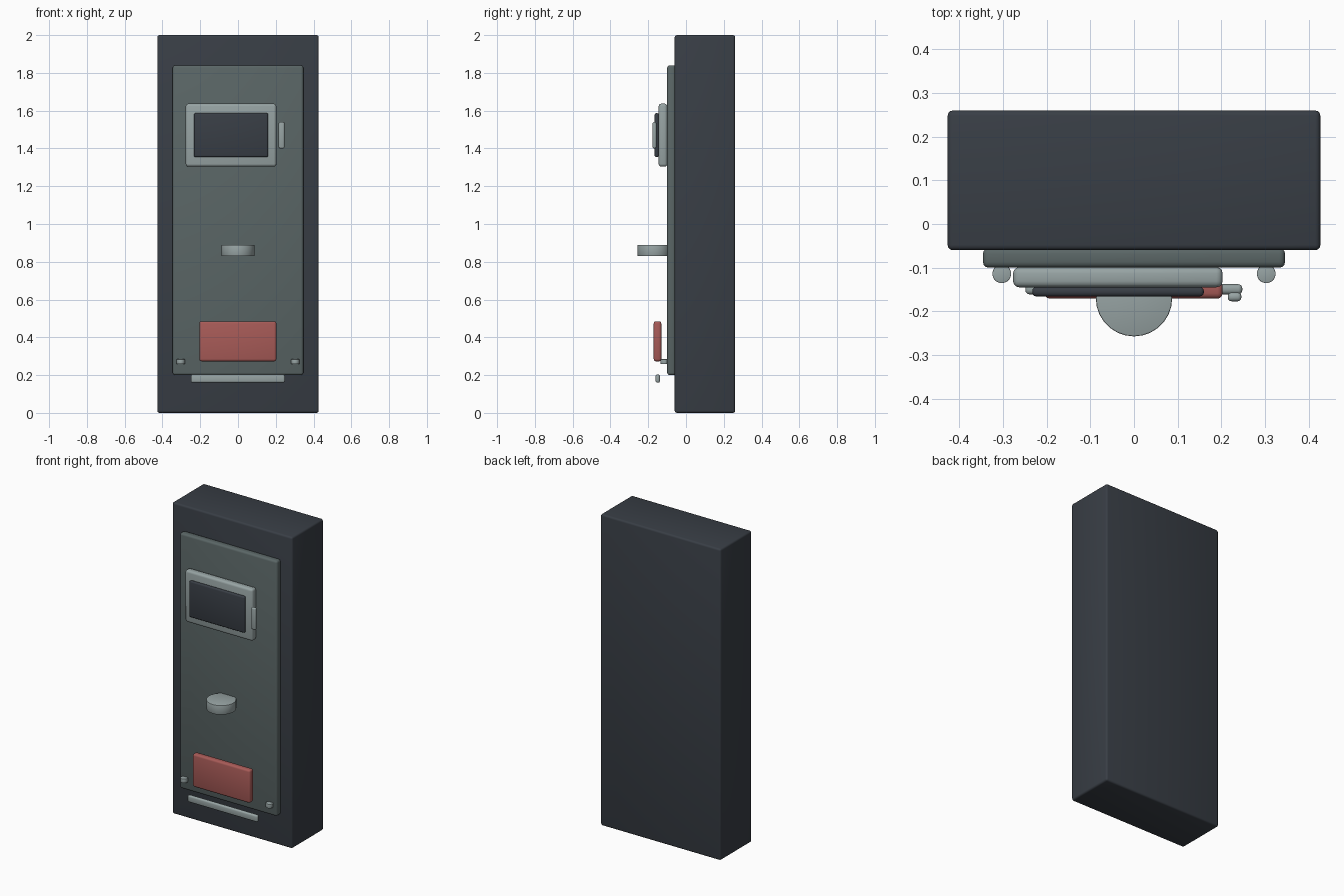
import bpy, bmesh, math
from mathutils import Matrix, Vector

if "Cube" in bpy.data.objects:
    bpy.data.objects.remove(bpy.data.objects["Cube"])


def material(name, rgb):
    m = bpy.data.materials.new(name)
    m.diffuse_color = (*rgb, 1.0)
    m.use_nodes = True
    m.node_tree.nodes["Principled BSDF"].inputs["Base Color"].default_value = m.diffuse_color
    return m


DARK = material("dark slate", (0.040, 0.048, 0.060))
GREY = material("mid grey green", (0.103, 0.133, 0.133))
LIGHT = material("light grey", (0.310, 0.370, 0.370))
RED = material("muted red", (0.390, 0.104, 0.096))


def finish(bm, name, mat):
    bmesh.ops.recalc_face_normals(bm, faces=bm.faces)
    me = bpy.data.meshes.new(name)
    bm.to_mesh(me)
    bm.free()
    me.materials.append(mat)
    me.polygons.foreach_set("use_smooth", [True] * len(me.polygons))
    me.set_sharp_from_angle(angle=math.radians(35))
    ob = bpy.data.objects.new(name, me)
    bpy.context.collection.objects.link(ob)
    return ob


def box(name, mat, x, y, z, bevel):
    """Rounded box given by its (min, max) range on each axis."""
    bm = bmesh.new()
    size = Vector((x[1] - x[0], y[1] - y[0], z[1] - z[0]))
    mid = Vector((sum(x), sum(y), sum(z))) / 2
    bmesh.ops.create_cube(bm, size=1, matrix=Matrix.Translation(mid) @ Matrix.Diagonal((*size, 1)))
    bmesh.ops.bevel(bm, geom=bm.edges[:], offset=bevel, segments=3, profile=0.5,
                    affect='EDGES', clamp_overlap=True)
    return finish(bm, name, mat)


def disc(name, mat, x, y, z, radius, sides, bevel):
    """Upright cylinder with slightly softened rims."""
    bm = bmesh.new()
    bmesh.ops.create_cone(bm, cap_ends=True, segments=sides, radius1=radius, radius2=radius,
                          depth=z[1] - z[0], matrix=Matrix.Translation((x, y, sum(z) / 2)))
    rims = [e for e in bm.edges if abs(e.verts[0].co.z - e.verts[1].co.z) < 1e-5]
    bmesh.ops.bevel(bm, geom=rims, offset=bevel, segments=2, profile=0.5, affect='EDGES')
    return finish(bm, name, mat)


# Cabinet and raised front door
box("cabinet_body", DARK, (-0.427, 0.427), (-0.06, 0.26), (0, 2), 0.012)
box("front_door", GREY, (-0.346, 0.346), (-0.10, -0.055), (0.20, 1.84), 0.013)

# Display
box("screen_frame", LIGHT, (-0.277, 0.203), (-0.145, -0.099), (1.304, 1.637), 0.014)
box("screen", DARK, (-0.233, 0.16), (-0.166, -0.144), (1.354, 1.587), 0.009)
box("screen_handle", LIGHT, (0.215, 0.246), (-0.177, -0.157), (1.40, 1.54), 0.008)

# Round shelf set into the door
disc("round_shelf", LIGHT, 0, -0.17, (0.83, 0.89), 0.0875, 28, 0.003)

# Lower red plate, the floating strip below it and the small pins
box("red_plate", RED, (-0.205, 0.203), (-0.171, -0.131), (0.273, 0.485), 0.012)
box("lower_strip", LIGHT, (-0.249, 0.248), (-0.161, -0.138), (0.16, 0.203), 0.009)
for side, sx in (("left", -1), ("right", 1)):
    disc(f"{side}_pin", LIGHT, sx * 0.303, -0.114, (0.258, 0.284), 0.0215, 20, 0.001)
